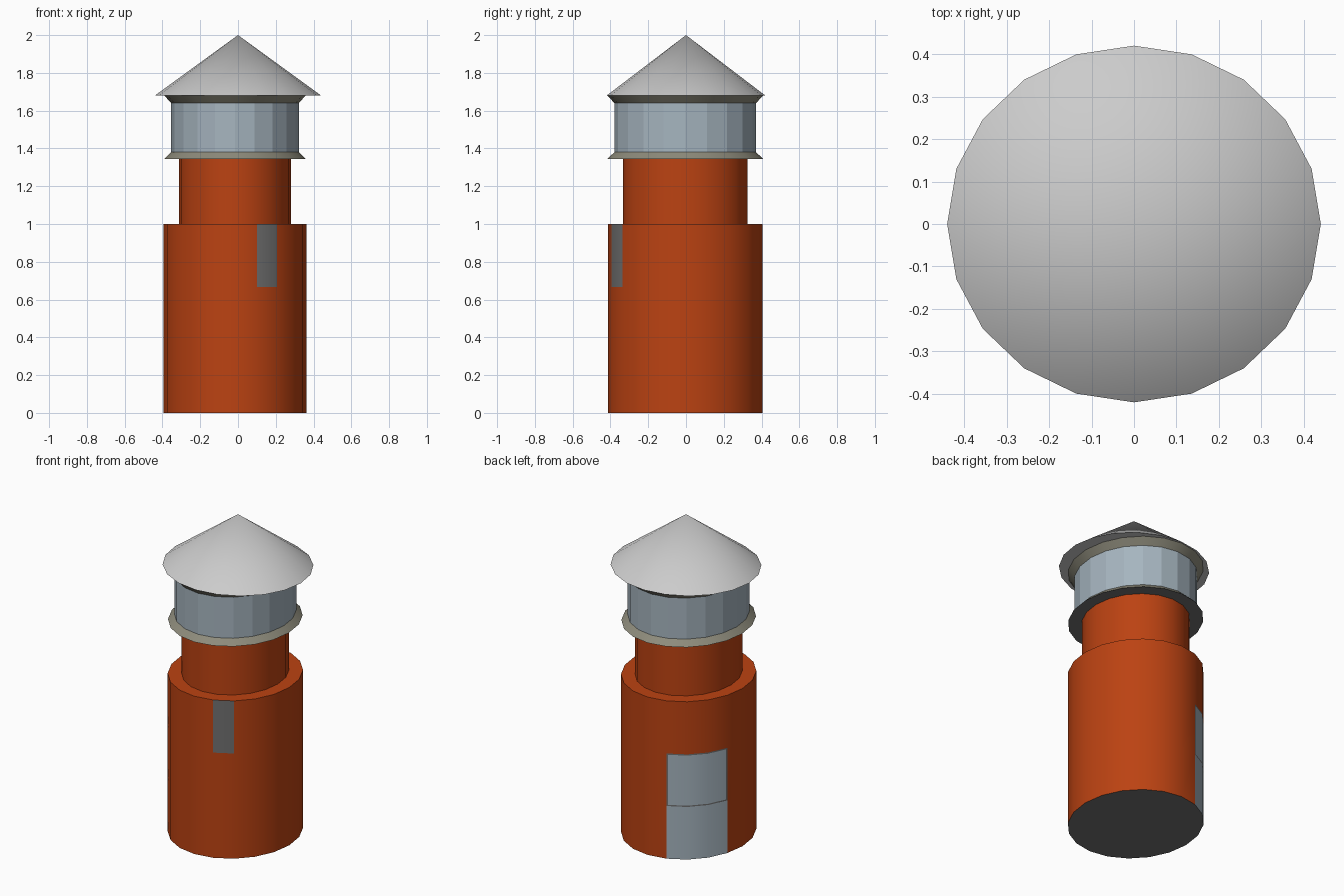
import bpy, bmesh
from math import cos, sin, radians

if "Cube" in bpy.data.objects:
    bpy.data.objects.remove(bpy.data.objects["Cube"])

N = 20          # sides of every round part
CX, CY = -0.016, -0.004   # tower axis sits slightly off the roof axis


def material(name, rgb):
    m = bpy.data.materials.new(name)
    m.diffuse_color = (*rgb, 1)
    m.use_nodes = True
    m.node_tree.nodes["Principled BSDF"].inputs["Base Color"].default_value = m.diffuse_color
    return m


RED = material("red_paint", (0.50, 0.055, 0.006))
GLASS = material("pale_glass", (0.38, 0.46, 0.52))
GREY = material("grey_frame", (0.16, 0.16, 0.16))
STONE = material("stone_trim", (0.27, 0.26, 0.20))


def lathe(bm, profile, cx=CX, cy=CY):
    """Stack oval rings (rx, ry, z); returns wall faces as rows[row][side]."""
    rings = [[bm.verts.new((cx + rx * cos(radians(18 * i)),
                            cy + ry * sin(radians(18 * i)), z)) for i in range(N)]
             for rx, ry, z in profile]
    rows = [[bm.faces.new((a[i], a[(i + 1) % N], b[(i + 1) % N], b[i])) for i in range(N)]
            for a, b in zip(rings, rings[1:])]
    caps = [bm.faces.new(rings[0][::-1]), bm.faces.new(rings[-1])]
    return rows, caps


def finish(name, bm, mats=()):
    me = bpy.data.meshes.new(name)
    bm.to_mesh(me)
    bm.free()
    ob = bpy.data.objects.new(name, me)
    bpy.context.collection.objects.link(ob)
    for m in mats:
        me.materials.append(m)
    bpy.ops.object.select_all(action='DESELECT')
    ob.select_set(True)
    bpy.context.view_layer.objects.active = ob
    bpy.ops.object.shade_smooth_by_angle(angle=radians(30))
    return ob


# lower tower with window (one facet) and two-row door (three facets)
bm = bmesh.new()
rows, caps = lathe(bm, [(0.378, 0.41, z) for z in (0, 1 / 3, 2 / 3, 1)])
caps[0].material_index = 2
rows[2][16].material_index = 2
for row in rows[:2]:
    door = row[6:9]
    rim = bmesh.ops.inset_region(bm, faces=door, thickness=0.008, use_even_offset=True)
    for f in rim["faces"]:
        f.material_index = 2
    for f in door:
        f.material_index = 1
finish("lower_tower", bm, (RED, GLASS, GREY))

# upper tower
bm = bmesh.new()
lathe(bm, [(0.297, 0.33, 1.0), (0.297, 0.33, 1.345)])
finish("upper_tower", bm, (RED,))

# lantern room: flared sill, glazed band, flared eave
bm = bmesh.new()
rows, caps = lathe(bm, [(0.374, 0.412, 1.345), (0.338, 0.375, 1.38),
                        (0.338, 0.375, 1.64), (0.374, 0.412, 1.68)])
for f in rows[0] + rows[2]:
    f.material_index = 2
for f in caps + rows[1]:
    f.material_index = 1
rim = bmesh.ops.inset_individual(bm, faces=rows[1], thickness=0.005, use_even_offset=True)
for f in rows[1]:
    f.material_index = 0
finish("lantern_room", bm, (GLASS, GREY, STONE))

# conical roof
bm = bmesh.new()
bmesh.ops.create_cone(bm, cap_ends=True, segments=N, radius1=1, radius2=0, depth=0.32)
for v in bm.verts:
    x, y = v.co.x, v.co.y
    v.co = (x * 0.44, y * 0.42, v.co.z + 1.84)
finish("roof", bm)
